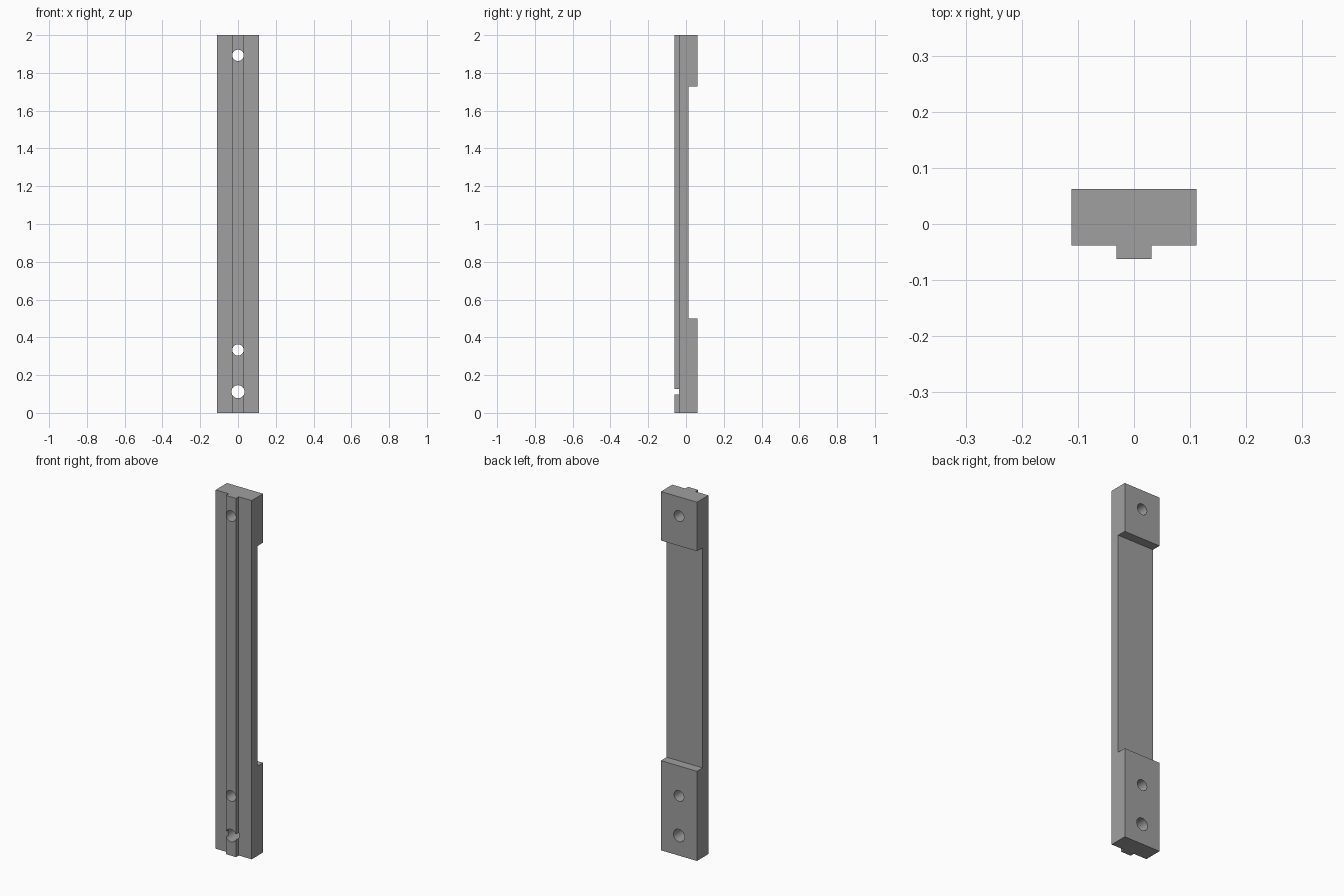
import bpy, bmesh, math
from mathutils import Vector

default = bpy.data.objects.get("Cube")
if default:
    bpy.data.objects.remove(default, do_unlink=True)

HEIGHT = 2.0
BODY_X, RAIL_X = 0.111, 0.031             # half widths
RAIL_Y, BODY_Y, BACK_Y = -0.062, -0.038, 0.062
RECESS_Y, RECESS_LOW, RECESS_TOP = 0.012, 0.5, 1.727
HOLES = [(1.893, 0.03), (0.333, 0.03), (0.112, 0.0345)]   # height, radius

grey = bpy.data.materials.new("plain_grey")
grey.use_nodes = True
colour = (0.35, 0.35, 0.35, 1)
grey.diffuse_color = colour
grey.node_tree.nodes["Principled BSDF"].inputs["Base Color"].default_value = colour


def prism(name, outline, offset):
    """Extrude a closed outline of points along an offset."""
    bm = bmesh.new()
    face = bm.faces.new([bm.verts.new(p) for p in outline])
    result = bmesh.ops.extrude_face_region(bm, geom=[face])
    moved = [v for v in result["geom"] if isinstance(v, bmesh.types.BMVert)]
    bmesh.ops.translate(bm, verts=moved, vec=Vector(offset))
    bmesh.ops.recalc_face_normals(bm, faces=bm.faces)
    mesh = bpy.data.meshes.new(name)
    bm.to_mesh(mesh)
    bm.free()
    obj = bpy.data.objects.new(name, mesh)
    bpy.context.collection.objects.link(obj)
    mesh.materials.append(grey)
    return obj


def cut(target, cutter):
    """Subtract a cutter, then remove it."""
    cutter.hide_render = True
    mod = target.modifiers.new("cut", "BOOLEAN")
    mod.operation = "DIFFERENCE"
    mod.solver = "EXACT"
    mod.object = cutter
    bpy.context.view_layer.objects.active = target
    bpy.ops.object.modifier_apply(modifier=mod.name)
    bpy.data.objects.remove(cutter, do_unlink=True)


# Bar with a narrow rail along its front
half = [(RAIL_X, RAIL_Y), (RAIL_X, BODY_Y), (BODY_X, BODY_Y), (BODY_X, BACK_Y)]
section = half + [(-x, y) for x, y in reversed(half)]
bar = prism("mounting_bar", [(x, y, 0) for x, y in section], (0, 0, HEIGHT))

# Shallow recess across the back, leaving a pad at each end
recess = [(-1, RECESS_Y, RECESS_LOW), (-1, 1, RECESS_LOW),
          (-1, 1, RECESS_TOP), (-1, RECESS_Y, RECESS_TOP)]
cut(bar, prism("recess_cutter", recess, (2, 0, 0)))

# Round screw holes from front to back
SIDES = 40
for z, r in HOLES:
    angles = [math.tau * (i + 0.5) / SIDES for i in range(SIDES)]
    ring = [(r * math.cos(a), -0.5, z + r * math.sin(a)) for a in angles]
    cut(bar, prism("hole_cutter", ring, (0, 1, 0)))

# Smooth hole walls, sharp edges elsewhere
bpy.ops.object.select_all(action="DESELECT")
bar.select_set(True)
bpy.context.view_layer.objects.active = bar
bpy.ops.object.shade_smooth_by_angle(angle=math.radians(30))
